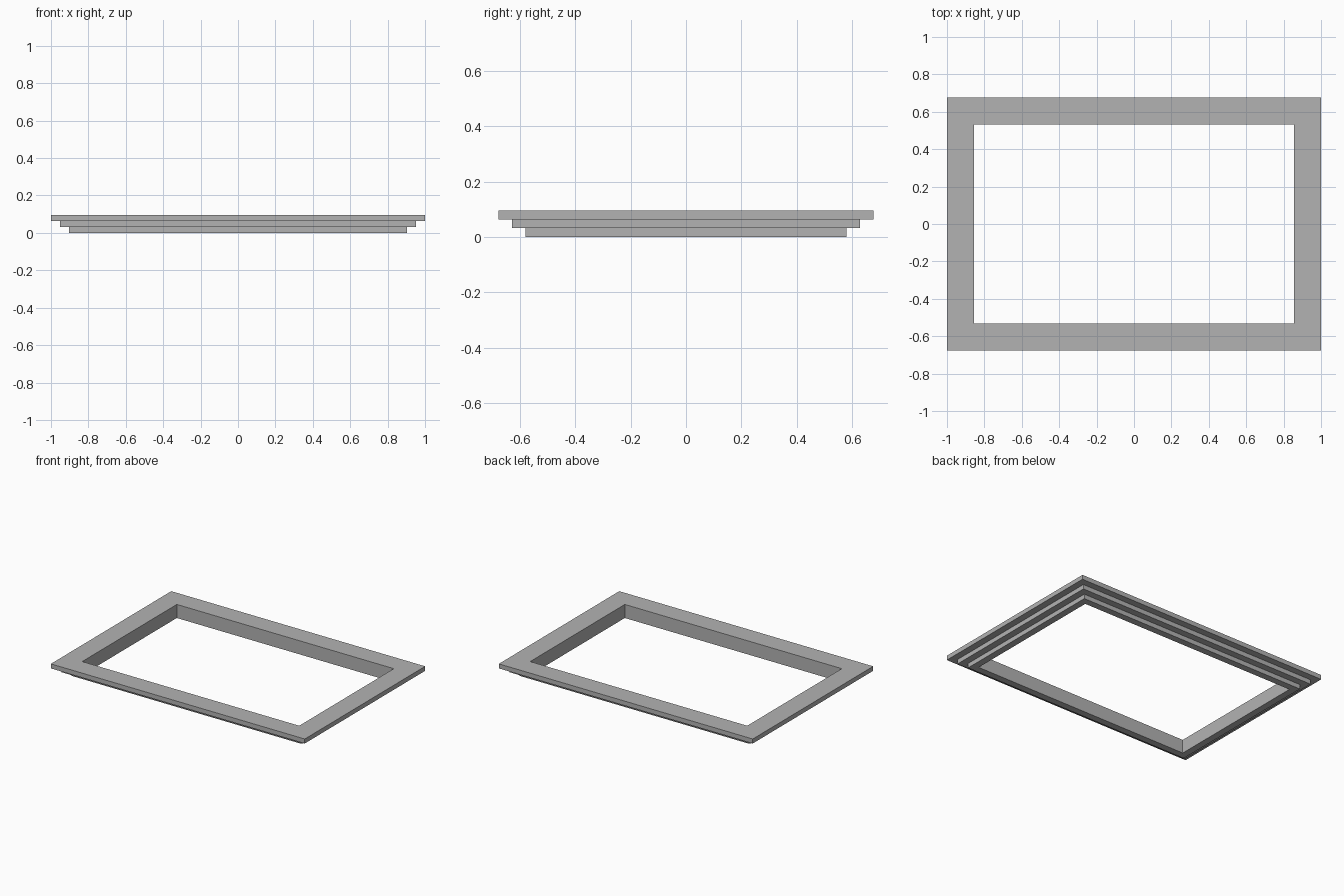
import bpy
import bmesh

# Remove the default cube
cube = bpy.data.objects.get("Cube")
if cube:
    bpy.data.objects.remove(cube, do_unlink=True)

# Stone grey used on the whole frame
GREY = (0.45, 0.45, 0.45, 1.0)
mat = bpy.data.materials.new("stone_grey")
mat.use_nodes = True
mat.diffuse_color = GREY
mat.node_tree.nodes["Principled BSDF"].inputs["Base Color"].default_value = GREY

HALF_X, HALF_Y = 1.0, 0.6774   # outer half sizes of the top tier
STEP, RISE, TIERS = 0.0484, 0.03226, 3

# Cross-section as (inset, height): stepped outside, straight inner wall
profile = [(TIERS * STEP, TIERS * RISE), (TIERS * STEP, 0.0)]
for tier in range(TIERS):
    inset = (TIERS - 1 - tier) * STEP
    profile += [(inset, tier * RISE), (inset, (tier + 1) * RISE)]


def sweep_frame(name, section):
    """Sweep a closed section around a rectangle with mitred corners."""
    bm = bmesh.new()
    rings = [
        [bm.verts.new((sx * (HALF_X - inset), sy * (HALF_Y - inset), z))
         for inset, z in section]
        for sx, sy in ((1, 1), (-1, 1), (-1, -1), (1, -1))
    ]
    count = len(section)
    for i, ring in enumerate(rings):
        following = rings[(i + 1) % len(rings)]
        for j in range(count):
            k = (j + 1) % count
            bm.faces.new((ring[j], ring[k], following[k], following[j]))
    bmesh.ops.recalc_face_normals(bm, faces=bm.faces)
    mesh = bpy.data.meshes.new(name)
    bm.to_mesh(mesh)
    bm.free()
    mesh.materials.append(mat)
    obj = bpy.data.objects.new(name, mesh)
    bpy.context.collection.objects.link(obj)
    return obj


# Stepped rectangular frame
sweep_frame("stepped_frame", profile)
